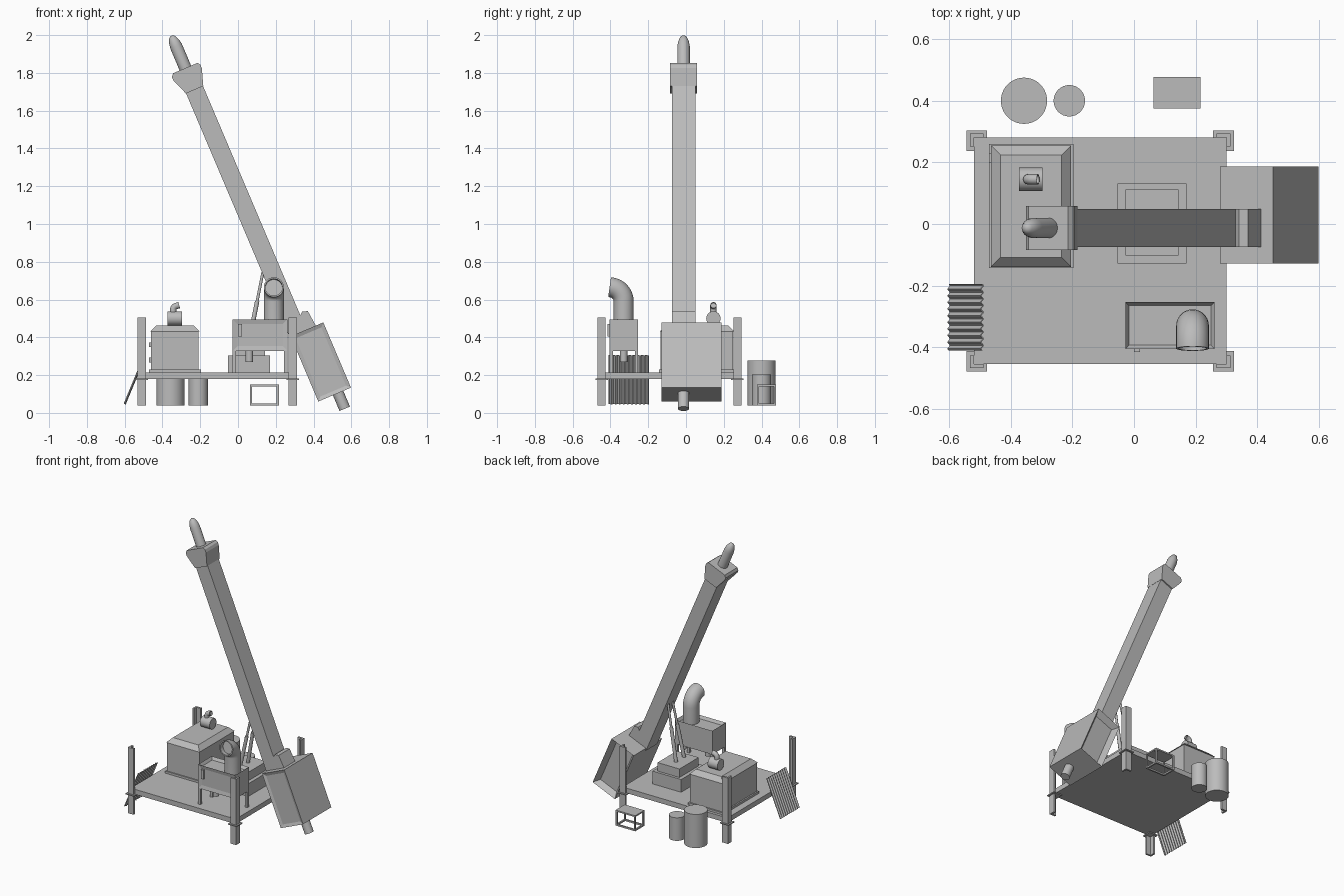
import bpy, bmesh, math
from mathutils import Matrix, Vector

if "Cube" in bpy.data.objects:
    bpy.data.objects.remove(bpy.data.objects["Cube"], do_unlink=True)

grey = bpy.data.materials.new("plain_grey")
grey.use_nodes = True
grey.diffuse_color = (0.5, 0.5, 0.5, 1)
grey.node_tree.nodes["Principled BSDF"].inputs["Base Color"].default_value = (0.5, 0.5, 0.5, 1)

# Frame of the leaning mast: local z runs along the mast
TILT = Matrix.Translation((0.284, -0.013, 0.5)) @ Matrix.Rotation(math.radians(-23), 4, 'Y')


def finish(name, bm, matrix=None, smooth=False):
    bmesh.ops.recalc_face_normals(bm, faces=bm.faces)
    mesh = bpy.data.meshes.new(name)
    bm.to_mesh(mesh)
    bm.free()
    mesh.materials.append(grey)
    obj = bpy.data.objects.new(name, mesh)
    bpy.context.collection.objects.link(obj)
    if matrix:
        obj.matrix_world = matrix
    if smooth:
        bpy.ops.object.select_all(action='DESELECT')
        obj.select_set(True)
        bpy.context.view_layer.objects.active = obj
        bpy.ops.object.shade_smooth_by_angle(angle=math.radians(35))
    return obj


def box(name, x, y, z, matrix=None, recesses=(), taper=0):
    """Box from ranges; recesses are (normal, rim, depth); taper narrows the top."""
    bm = bmesh.new()
    bmesh.ops.create_cube(bm, size=1)
    for v in bm.verts:
        t = taper if v.co.z > 0 else 0
        v.co = [sum(r) / 2 + c * (r[1] - r[0] - 2 * k)
                for c, r, k in zip(v.co, (x, y, z), (t, t, 0))]
    bm.normal_update()
    for normal, rim, depth in recesses:
        face = max(bm.faces, key=lambda f: (f.normal.dot(Vector(normal)), f.calc_area()))
        bmesh.ops.inset_region(bm, faces=[face], thickness=rim, use_even_offset=True)
        bmesh.ops.translate(bm, verts=face.verts, vec=Vector(normal) * -depth)
    return finish(name, bm, matrix)


def prism(name, points, y0, y1, matrix=None):
    """Extrude an x-z outline along y."""
    bm = bmesh.new()
    face = bm.faces.new([bm.verts.new((px, y0, pz)) for px, pz in points])
    new = bmesh.ops.extrude_face_region(bm, geom=[face])["geom"]
    bmesh.ops.translate(bm, verts=[g for g in new if isinstance(g, bmesh.types.BMVert)],
                        vec=(0, y1 - y0, 0))
    return finish(name, bm, matrix)


def lathe(name, profile, matrix, sides=32):
    """Spin a (radius, height) profile around local z."""
    bm = bmesh.new()
    verts = [bm.verts.new((r, 0, h)) for r, h in profile]
    edges = [bm.edges.new(pair) for pair in zip(verts, verts[1:])]
    bmesh.ops.spin(bm, geom=verts + edges, cent=(0, 0, 0), axis=(0, 0, 1),
                   angle=math.tau, steps=sides)
    bmesh.ops.remove_doubles(bm, verts=bm.verts, dist=0.0002)
    return finish(name, bm, matrix, True)


def rod(name, a, b, radius, sides=24):
    a, b = Vector(a), Vector(b)
    turn = (b - a).to_track_quat('Z', 'Y').to_matrix().to_4x4()
    length = (b - a).length
    return lathe(name, [(0, 0), (radius, 0), (radius, length), (0, length)],
                 Matrix.Translation(a) @ turn, sides)


def elbow(name, base, rise, bend, direction, sweep, tail, radius, sides=28):
    """Upright pipe that bends towards a direction and ends in a hollow mouth."""
    base, d, up = Vector(base), Vector(direction), Vector((0, 0, 1))
    side = d.cross(up)
    stations = [(base, 0, 1)]
    for i in range(9):
        a = math.radians(sweep) * i / 8
        stations.append((base + up * (rise + bend * math.sin(a)) + d * bend * (1 - math.cos(a)), a, 1))
    heading = d * math.sin(a) + up * math.cos(a)
    mouth = stations[-1][0] + heading * tail
    stations += [(mouth, a, 1), (mouth, a, 0.85), (mouth - heading * radius * 0.6, a, 0.85)]
    bm = bmesh.new()
    rings = []
    for p, a, k in stations:
        across = d * math.cos(a) - up * math.sin(a)
        rings.append([bm.verts.new(p + radius * k * (across * math.cos(t) + side * math.sin(t)))
                      for t in (math.tau * j / sides for j in range(sides))])
    for r0, r1 in zip(rings, rings[1:]):
        for j in range(sides):
            n = (j + 1) % sides
            bm.faces.new((r0[j], r0[n], r1[n], r1[j]))
    bm.faces.new(rings[0])
    bm.faces.new(rings[-1])
    return finish(name, bm, None, True)


# Platform deck with angle-iron corner legs and foot plates
DX, DY = (-0.52, 0.30), (-0.455, 0.28)
box("deck", DX, DY, (0.18, 0.215))
for sx, cx, xn in ((-1, DX[0], "right"), (1, DX[1], "left")):
    for sy, cy, yn in ((-1, DY[0], "front"), (1, DY[1], "back")):
        ox, oy = cx + sx * 0.013, cy + sy * 0.013
        ix, iy = ox - sx * 0.045, oy - sy * 0.042
        name = f"{yn}_{xn}_leg"
        box(name, sorted((ox, ix)), sorted((oy, cy)), (0.04, 0.505))
        box(name + "_flange", sorted((ox, cx)), sorted((oy, iy)), (0.04, 0.505))
        box(name + "_plate", sorted((cx + sx * 0.024, cx - sx * 0.043)),
            sorted((cy + sy * 0.024, cy - sy * 0.043)), (0.174, 0.181))

# Leaning mast with its collar, tip and lower housing
box("mast", (-0.049, 0.049), (-0.062, 0.062), (-0.1, 1.36), TILT)
prism("collar", [(-0.05, 1.315), (0.05, 1.315), (0.08, 1.405), (0.08, 1.425),
                 (0.07, 1.44), (-0.07, 1.44), (-0.084, 1.425), (-0.084, 1.405)],
      -0.071, 0.071, TILT)
lathe("mast_tip", [(0, 1.42), (0.033, 1.42), (0.033, 1.565), (0.029, 1.59),
                   (0.018, 1.617), (0.008, 1.625), (0, 1.626)], TILT)
box("housing", (-0.042, 0.146), (-0.116, 0.2), (-0.46, -0.085), TILT,
    [((0, -1, 0), 0.02, 0.008), ((0, 1, 0), 0.025, 0.04)])
prism("housing_hump", [(0.035, -0.1), (0.04, -0.01), (0.067, 0.012), (0.094, 0.002), (0.104, -0.1)],
      -0.062, 0.062, TILT)
lathe("housing_spout", [(0, -0.55), (0.03, -0.55), (0.03, -0.45), (0, -0.45)],
      TILT @ Matrix.Translation((0.072, 0, 0)))

# Stepped pedestal and the struts that hold the mast
box("pedestal_base", (-0.054, 0.17), (-0.128, 0.131), (0.215, 0.305))
box("pedestal_top", (-0.027, 0.144), (-0.102, 0.112), (0.305, 0.365))
for s in (-1, 1):
    foot = Vector((0.055, -0.013 + s * 0.045, 0.36))
    top = Vector((0.132, -0.013 + s * 0.025, 0.745))
    rod("strut_sleeve", foot, foot.lerp(top, 0.6), 0.012, 12)
    rod("strut_rod", foot.lerp(top, 0.55), top, 0.008, 12)

# Engine house with sloped lid, drum and small exhaust
box("engine_skirt", (-0.47, -0.197), (-0.143, 0.26), (0.215, 0.23))
box("engine_body", (-0.46, -0.208), (-0.135, 0.25), (0.23, 0.435))
box("engine_lid", (-0.464, -0.204), (-0.139, 0.255), (0.432, 0.463), taper=0.031)
for z in (0.28, 0.36):
    box("engine_hinge", (-0.47, -0.458), (0.2, 0.23), (z - 0.012, z + 0.012))
rod("exhaust_drum", (-0.373, 0.145, 0.5), (-0.297, 0.145, 0.5), 0.038)
elbow("exhaust_pipe", (-0.343, 0.145, 0.52), 0.025, 0.022, (1, 0, 0), 75, 0.016, 0.017, 16)

# Raised cabinet with a big vent pipe
CX, CY = (-0.028, 0.262), (-0.405, -0.253)
box("cabinet", CX, CY, (0.328, 0.495), None,
    [((0, 0, 1), 0.012, 0.02), ((0, -1, 0), 0.025, 0.006)])
for x in (CX[0], CX[1] - 0.018):
    for y in (CY[0], CY[1] - 0.018):
        box("cabinet_leg", (x, x + 0.018), (y, y + 0.018), (0.215, 0.33))
box("cabinet_handle", (0.0, 0.02), (-0.415, -0.404), (0.405, 0.47))
rod("cabinet_drain", (0.06, -0.33, 0.27), (0.06, -0.33, 0.33), 0.02, 16)
elbow("vent_pipe", (0.19, -0.33, 0.47), 0.12, 0.075, (0, -1, 0), 82, 0.01, 0.053)

# Corrugated sheet leaning on the deck
bm = bmesh.new()
STEPS, WAVES = 80, 10
slope = Vector((0.107, 0, 0.258))
out = Vector((-slope.z, 0, slope.x)).normalized()
rows = []
for shift in (0, 0.004):
    for end in (0, 1):
        rows.append([bm.verts.new(Vector((-0.598, -0.41 + 0.215 * i / STEPS, 0.046)) + slope * end
                                  + out * (0.004 * math.sin(math.tau * WAVES * i / STEPS) + shift))
                     for i in range(STEPS + 1)])
loop = [rows[0], rows[1], rows[3], rows[2]]
for k in range(4):
    a, b = loop[k], loop[(k + 1) % 4]
    for i in range(STEPS):
        bm.faces.new((a[i], a[i + 1], b[i + 1], b[i]))
for i in (0, STEPS):
    bm.faces.new([r[i] for r in loop])
finish("corrugated_sheet", bm, None, True)

# Barrels and open crate behind the deck
rod("large_barrel", (-0.357, 0.4, 0.04), (-0.357, 0.4, 0.277), 0.075, 40)
rod("small_barrel", (-0.21, 0.4, 0.04), (-0.21, 0.4, 0.203), 0.051, 32)
KX, KY, BAR = (0.063, 0.216), (0.375, 0.477), 0.011
box("crate_top", KX, KY, (0.14, 0.15))
for x in (KX[0], KX[1] - BAR):
    box("crate_side_bar", (x, x + BAR), KY, (0.04, 0.04 + BAR))
    for y in (KY[0], KY[1] - BAR):
        box("crate_post", (x, x + BAR), (y, y + BAR), (0.04, 0.145))
for y in (KY[0], KY[1] - BAR):
    box("crate_long_bar", KX, (y, y + BAR), (0.04, 0.04 + BAR))
